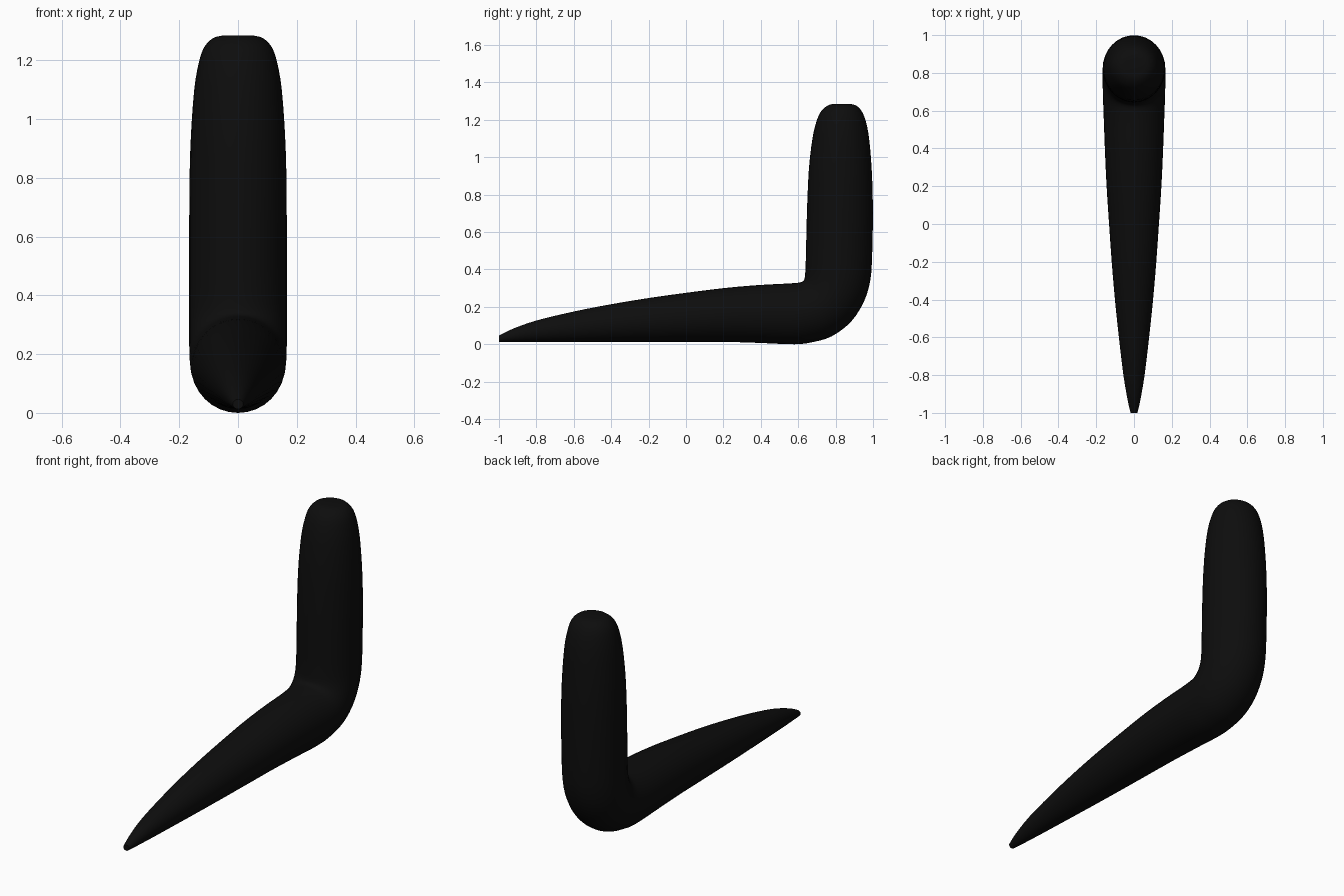
import bpy, bmesh, math
from mathutils import Vector

SIDES = 32
STEPS = 3

# Stations along the bent body: outer (y, z), inner (y, z), half width in x
stations = [
    (-1.00, 0.013, -1.00, 0.046, 0.018),
    (-0.93, 0.013, -0.93, 0.081, 0.034),
    (-0.80, 0.013, -0.80, 0.127, 0.056),
    (-0.60, 0.013, -0.60, 0.175, 0.080),
    (-0.40, 0.013, -0.40, 0.214, 0.101),
    (-0.20, 0.013, -0.20, 0.247, 0.118),
    (0.00, 0.013, 0.00, 0.275, 0.132),
    (0.20, 0.013, 0.20, 0.300, 0.145),
    (0.40, 0.007, 0.38, 0.316, 0.154),
    (0.58, 0.000, 0.53, 0.324, 0.160),
    (0.68, 0.012, 0.59, 0.328, 0.163),
    (0.78, 0.043, 0.615, 0.332, 0.165),
    (0.88, 0.118, 0.629, 0.341, 0.166),
    (0.95, 0.225, 0.635, 0.358, 0.166),
    (0.985, 0.34, 0.638, 0.39, 0.166),
    (0.995, 0.47, 0.641, 0.47, 0.166),
    (0.999, 0.65, 0.645, 0.65, 0.166),
    (0.998, 0.80, 0.650, 0.80, 0.165),
    (0.992, 0.95, 0.658, 0.95, 0.160),
    (0.979, 1.10, 0.676, 1.10, 0.149),
    (0.962, 1.19, 0.697, 1.19, 0.134),
    (0.940, 1.245, 0.722, 1.245, 0.115),
    (0.912, 1.275, 0.755, 1.275, 0.086),
    (0.885, 1.284, 0.780, 1.284, 0.056),
]


def spline(a, b, c, d, t):
    """Smooth interpolation between stations b and c."""
    return [0.5 * (2*q + (r - p)*t + (2*p - 5*q + 4*r - s)*t*t
                   + (3*q - p - 3*r + s)*t**3)
            for p, q, r, s in zip(a, b, c, d)]


# Refine the stations into a smooth run of cross-sections
sections = []
last = len(stations) - 1
for i in range(last):
    quad = [stations[min(max(i + k, 0), last)] for k in (-1, 0, 1, 2)]
    sections += [spline(*quad, s / STEPS) for s in range(STEPS)]
sections.append(stations[last])

# Loft elliptical rings through the sections
bm = bmesh.new()
rings = []
for oy, oz, iy, iz, w in sections:
    outer, inner = Vector((0, oy, oz)), Vector((0, iy, iz))
    mid, half = (outer + inner) / 2, (inner - outer) / 2
    ring = []
    for k in range(SIDES):
        a = 2 * math.pi * k / SIDES
        ring.append(bm.verts.new(mid + half * math.sin(a) + Vector((w * math.cos(a), 0, 0))))
    rings.append(ring)
for r0, r1 in zip(rings, rings[1:]):
    for k in range(SIDES):
        n = (k + 1) % SIDES
        bm.faces.new((r0[k], r0[n], r1[n], r1[k]))
# Flat ends
bm.faces.new(rings[0])
bm.faces.new(rings[-1])
bmesh.ops.recalc_face_normals(bm, faces=bm.faces)

mesh = bpy.data.meshes.new("bent_body")
bm.to_mesh(mesh)
bm.free()
body = bpy.data.objects.new("bent_body", mesh)
bpy.context.collection.objects.link(body)

# Single near-black colour
black = bpy.data.materials.new("black")
black.diffuse_color = (0.004, 0.004, 0.004, 1)
mesh.materials.append(black)

bpy.context.view_layer.objects.active = body
body.select_set(True)
bpy.ops.object.shade_smooth_by_angle(angle=math.radians(40))
